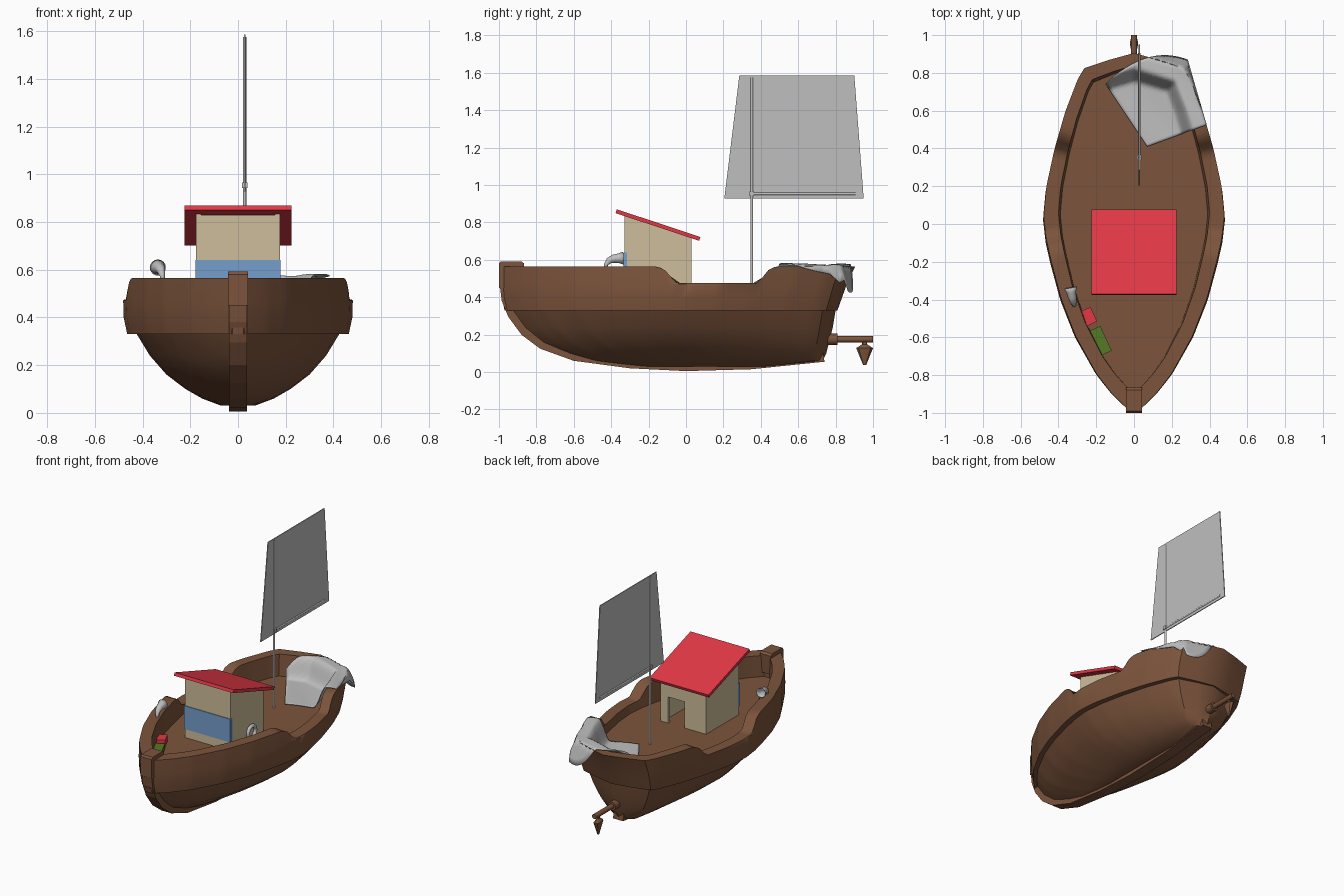
import bpy, bmesh, math
from mathutils import Vector, Matrix

if "Cube" in bpy.data.objects:
    bpy.data.objects.remove(bpy.data.objects["Cube"])


def material(name, rgb):
    m = bpy.data.materials.new(name)
    m.diffuse_color = (*rgb, 1)
    m.use_nodes = True
    m.node_tree.nodes["Principled BSDF"].inputs["Base Color"].default_value = m.diffuse_color
    return m


BROWN = material("brown wood", (0.202, 0.089, 0.045))
RED = material("red", (0.75, 0.04, 0.06))
BEIGE = material("beige", (0.617, 0.515, 0.328))
BLUE = material("blue", (0.181, 0.342, 0.604))
GREY = material("grey", (0.52, 0.52, 0.52))
GREEN = material("green", (0.093, 0.188, 0.019))


def finish(name, bm, mat, smooth=None):
    bmesh.ops.recalc_face_normals(bm, faces=bm.faces)
    me = bpy.data.meshes.new(name)
    bm.to_mesh(me)
    bm.free()
    me.materials.append(mat)
    ob = bpy.data.objects.new(name, me)
    bpy.context.collection.objects.link(ob)
    if smooth:
        bpy.ops.object.select_all(action='DESELECT')
        ob.select_set(True)
        bpy.context.view_layer.objects.active = ob
        bpy.ops.object.shade_smooth_by_angle(angle=math.radians(smooth))
    return ob


def loft(bm, rings, caps=True):
    rows = [[bm.verts.new(p) for p in r] for r in rings]
    n = len(rows[0])
    for a, b in zip(rows, rows[1:]):
        for i in range(n):
            j = (i + 1) % n
            bm.faces.new((a[i], a[j], b[j], b[i]))
    if caps:
        bm.faces.new(rows[0])
        bm.faces.new(rows[-1])


def prism(name, pts, axis, a, b, mat):
    """Extrude a 2D outline along x (points are y,z) or y (points are x,z)."""
    put = (lambda p, t: (t, p[0], p[1])) if axis == 'x' else (lambda p, t: (p[0], t, p[1]))
    bm = bmesh.new()
    loft(bm, [[put(p, t) for p in pts] for t in (a, b)])
    return finish(name, bm, mat)


def box(name, lo, hi, mat, angle=0):
    bm = bmesh.new()
    c = (Vector(lo) + Vector(hi)) / 2
    s = Vector(hi) - Vector(lo)
    bmesh.ops.create_cube(bm, size=1, matrix=Matrix.Translation(c) @ Matrix.Rotation(angle, 4, 'Z')
                          @ Matrix.Diagonal((*s, 1)))
    return finish(name, bm, mat)


def tube(name, pts, radii, mat, sides=12, caps=True, squash=1):
    pts = [Vector(p) for p in pts]
    rings = []
    for i, p in enumerate(pts):
        t = (pts[min(i + 1, len(pts) - 1)] - pts[max(i - 1, 0)]).normalized()
        u = Vector((1, 0, 0))
        u = (u - t * u.dot(t)).normalized()
        v = t.cross(u)
        rings.append([p + radii[i] * (u * math.cos(k * math.tau / sides) * squash
                                      + v * math.sin(k * math.tau / sides)) for k in range(sides)])
    bm = bmesh.new()
    loft(bm, rings, caps)
    return finish(name, bm, mat, 35)


def lerp(table, x):
    if x <= table[0][0]:
        return table[0][1]
    for (x0, y0), (x1, y1) in zip(table, table[1:]):
        if x <= x1:
            return y0 + (y1 - y0) * (x - x0) / (x1 - x0)
    return table[-1][1]


# Hull: stacked outlines from keel to gunwale, then down inside to the deck
PLAN = [(0, .05), (.025, .15), (.055, .26), (.11, .42), (.22, .65), (.33, .81), (.44, .92), (.50, .97),
        (.57, 1), (.656, .97), (.765, .88), (.874, .76), (.97, .62), (1, .55)]
RAIL = [(-.16, .565), (-.12, .553), (-.05, .475), (.385, .475), (.44, .545), (.48, .565)]
ROWS = [(.03, .07, -.33, .42, .45), (.06, .15, -.54, .68, .73), (.10, .22, -.66, .69, .75),
        (.16, .30, -.79, .70, .765), (.24, .37, -.88, .715, .785), (.33, .425, -.94, .73, .80),
        (.33, .465, -.97, .75, .81), (.40, .48, -.985, .77, .835), (.47, .482, -.99, .79, .86),
        (None, .478, -.99, .825, .905), (None, .40, -.88, .765, .84), (.42, .39, -.88, .75, .83)]
DECK = .42


def outline(z, w, bow, corner, stern, n=64):
    half = []
    for i in range(n + 1):
        s = (i / n) ** 1.15
        half.append((w * lerp(PLAN, s), bow + s * (corner - bow)))
    half.append((half[-1][0] * .5, (corner + stern) / 2 + .004))
    ring = half + [(0, stern)] + [(-x, y) for x, y in reversed(half)]
    return [(x, y, lerp(RAIL, y) if z is None else z) for x, y in ring]


bm = bmesh.new()
loft(bm, [outline(*r) for r in ROWS])
finish("hull", bm, BROWN, 35)

# Keel and stem strip with bow post
KEEL = [(-1, .57), (-1, .5), (-.985, .38), (-.95, .295), (-.88, .2), (-.78, .125), (-.6, .06),
        (-.3, .02), (0, .005), (.35, .015), (.74, .055)]
inner = []
for i, p in enumerate(KEEL):
    a, b = Vector(KEEL[max(i - 1, 0)]), Vector(KEEL[min(i + 1, len(KEEL) - 1)])
    t = (b - a).normalized()
    inner.append((p[0] - t.y * .05, p[1] + t.x * .05))
prism("keel", KEEL + inner[::-1], 'x', -.038, .038, BROWN)
prism("bow_post", [(-1, .45), (-.87, .45), (-.865, .58), (-.88, .592), (-.99, .592), (-1, .58)],
      'x', -.042, .042, BROWN)

# Cabin walls, door gap at the back
box("cabin_front", (-.175, -.33, DECK), (.175, -.31, .83), BEIGE)
for side, name in ((-1, "cabin_left"), (1, "cabin_right")):
    prism(name, [(-.33, DECK), (.03, DECK), (.03, .716), (-.33, .836)], 'x', side * .175, side * .155, BEIGE)
    prism(name + "_window_end", [(-.333, .48), (-.315, .48), (-.315, .64), (-.333, .64)], 'x',
          side * .174, side * .178, BLUE)
prism("cabin_back", [(-.175, DECK), (-.01, DECK), (-.01, .6), (.115, .6), (.115, DECK), (.175, DECK),
                     (.175, .715), (-.175, .715)], 'y', .01, .03, BEIGE)
box("front_window", (-.175, -.335, .48), (.175, -.329, .64), BLUE)
prism("roof", [(-.37, .87), (.077, .722), (.07, .702), (-.377, .85)], 'x', -.225, .225, RED)

# Mast, boom and sail
MX = .028
tube("mast", [(MX, .352, DECK), (MX, .352, 1.575)], [.007] * 2, GREY)
tube("boom", [(MX, .34, .953), (MX, .905, .953)], [.007] * 2, GREY)
box("boom_joint", (MX - .012, .34, .942), (MX + .012, .364, .966), GREY)
prism("sail", [(.205, .928), (.95, .928), (.9, 1.585), (.285, 1.585)], 'x', MX - .003, MX + .003, GREY)

# Cloth draped over the stern corner
A, B, C, D = (Vector(p) for p in ((.07, .41), (.385, .525), (.285, .87), (-.15, .74)))


def drape(x, y):
    side = .478 * lerp(PLAN, (y + .99) / 1.815) - abs(x)
    d = min(side, .905 - .3 * abs(x) - y)
    if d < 0:
        return .577 + 3 * d
    t = min(max((d - .075) / .08, 0), 1)
    return .577 - .142 * t * t * (3 - 2 * t)


bm = bmesh.new()
N = 28
grid = []
for i in range(N + 1):
    u = i / N
    row = []
    for j in range(N + 1):
        v = j / N
        p = (A * (1 - u) + B * u) * (1 - v) + (D * (1 - u) + C * u) * v
        p.y += .3 * u * (1 - u) * v
        z = drape(p.x, p.y) + .006 * math.sin(9 * u + 5 * v) * u
        row.append(bm.verts.new((p.x, p.y, z)))
    grid.append(row)
for i in range(N):
    for j in range(N):
        bm.faces.new((grid[i][j], grid[i + 1][j], grid[i + 1][j + 1], grid[i][j + 1]))
cloth = finish("cloth", bm, GREY, 60)
cloth.modifiers.new("thickness", 'SOLIDIFY').thickness = .004

# Horn on a stem by the left rail
horn = tube("horn", [(-.315, -.43, .55), (-.317, -.428, .575), (-.322, -.412, .595), (-.327, -.39, .605),
                     (-.332, -.36, .608), (-.336, -.338, .609)], [.009, .011, .017, .022, .026, .034],
            GREY, 16, caps=False)
horn.modifiers.new("thickness", 'SOLIDIFY').thickness = .004
tube("horn_stem", [(-.31, -.42, DECK), (-.315, -.43, .56)], [.006] * 2, GREY, 8)

# Ring leaning on the right cabin wall
bpy.ops.mesh.primitive_torus_add(major_radius=.04, minor_radius=.012, major_segments=24, minor_segments=10,
                                 location=(.188, -.118, .475), rotation=(0, math.pi / 2, 0))
ring = bpy.context.object
ring.name = "ring"
ring.data.materials.append(GREY)
bpy.ops.object.shade_smooth()

# Boxes on the foredeck
box("red_box", (-.27, -.532, DECK), (-.21, -.448, .465), RED, math.radians(25))
box("green_box", (-.215, -.692, DECK), (-.145, -.548, .455), GREEN, math.radians(25))

# Drive shaft with blade behind the stern
tube("shaft_mount", [(0, .74, .175), (0, .81, .175)], [.03] * 2, BROWN)
tube("shaft", [(0, .78, .175), (0, 1, .175)], [.017] * 2, BROWN)
tube("blade", [(0, .955, .18), (0, .955, .148), (0, .955, .128), (0, .955, .037)],
     [.012, .014, .045, .008], BROWN, 8, squash=.5)
